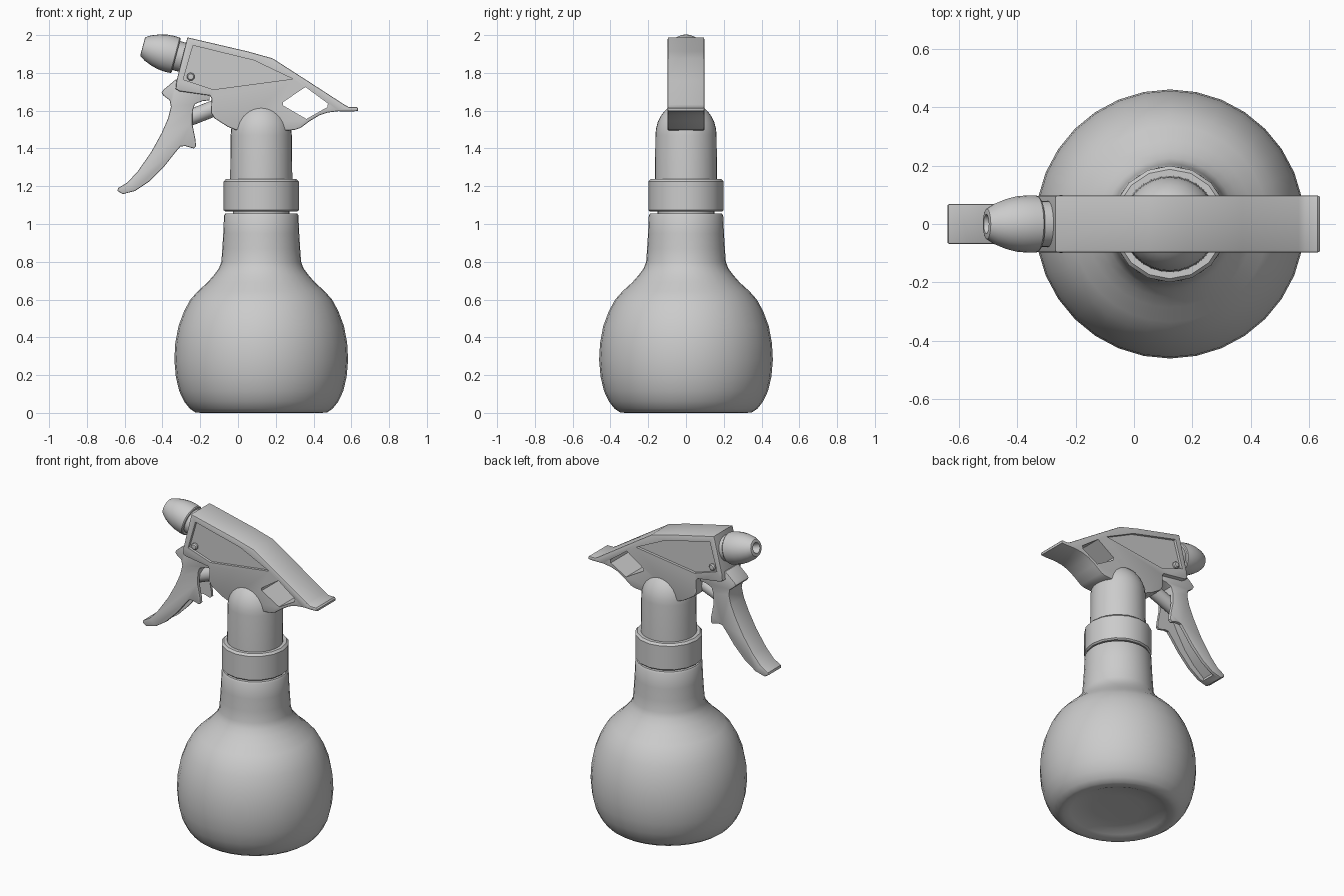
import bpy, bmesh, math
from mathutils import Vector, Matrix

if "Cube" in bpy.data.objects:
    bpy.data.objects.remove(bpy.data.objects["Cube"])

AXIS_X = 0.123  # bottle axis


def finish(name, bm, angle=35):
    bmesh.ops.remove_doubles(bm, verts=bm.verts, dist=1e-5)
    bmesh.ops.recalc_face_normals(bm, faces=bm.faces)
    me = bpy.data.meshes.new(name)
    bm.to_mesh(me)
    bm.free()
    ob = bpy.data.objects.new(name, me)
    bpy.context.collection.objects.link(ob)
    activate(ob)
    bpy.ops.object.shade_smooth_by_angle(angle=math.radians(angle))
    return ob


def activate(ob):
    bpy.ops.object.select_all(action='DESELECT')
    ob.select_set(True)
    bpy.context.view_layer.objects.active = ob


def lathe(name, profile, sides, matrix, angle=35):
    """Spin (radius, height) points around local z."""
    bm = bmesh.new()
    vs = [bm.verts.new((r, 0, h)) for r, h in profile]
    es = [bm.edges.new(p) for p in zip(vs, vs[1:])]
    bmesh.ops.spin(bm, geom=vs + es, cent=(0, 0, 0), axis=(0, 0, 1),
                   angle=2 * math.pi, steps=sides)
    bm.transform(matrix)
    return finish(name, bm, angle)


def prism(name, outline, y0, y1, bevel=0.0):
    """Extrude an (x, z) outline from y0 to y1, rounding the two rims."""
    bm = bmesh.new()
    face = bm.faces.new([bm.verts.new((x, y0, z)) for x, z in outline])
    ext = bmesh.ops.extrude_face_region(bm, geom=[face])['geom']
    bmesh.ops.translate(bm, vec=(0, y1 - y0, 0),
                        verts=[g for g in ext if isinstance(g, bmesh.types.BMVert)])
    if bevel:
        rims = [e for e in bm.edges if abs(e.verts[0].co.y - e.verts[1].co.y) < 1e-6]
        bmesh.ops.bevel(bm, geom=rims, offset=bevel, segments=2, profile=0.5,
                        affect='EDGES')
    return finish(name, bm)


def cut(ob, *cutters):
    for c in cutters:
        c.hide_render = True
        mod = ob.modifiers.new("cut", 'BOOLEAN')
        mod.object, mod.operation, mod.solver = c, 'DIFFERENCE', 'EXACT'
        activate(ob)
        bpy.ops.object.modifier_apply(modifier=mod.name)
        bpy.data.objects.remove(c)
    activate(ob)
    bpy.ops.object.shade_smooth_by_angle(angle=math.radians(35))


def along(a, b):
    """Matrix placing local z along a -> b, starting at a."""
    a, b = Vector(a), Vector(b)
    return Matrix.Translation(a) @ (b - a).to_track_quat('Z', 'Y').to_matrix().to_4x4()


upright = Matrix.Translation((AXIS_X, 0, 0))

# Bottle with dished base
lathe("bottle", [(0, .035), (.15, .033), (.24, .03), (.28, .012), (.32, 0), (.35, .003),
                 (.378, .022), (.408, .06), (.434, .115), (.452, .19), (.46, .28),
                 (.455, .37), (.438, .46), (.408, .54), (.375, .60), (.335, .645),
                 (.285, .69), (.25, .73), (.224, .765), (.211, .80), (.206, .87),
                 (.201, .95), (.197, 1.045), (.19, 1.056), (.15, 1.056), (.15, 1.15),
                 (0, 1.15)], 32, upright, 50)

# Screw collar
lathe("collar", [(0, 1.065), (.19, 1.065), (.199, 1.073), (.199, 1.225), (.187, 1.238),
                 (.15, 1.238)], 16, upright)

# Domed stem
dome = [(.162 * math.cos(a), 1.47 + .18 * math.sin(a))
        for a in [i * math.pi / 16 for i in range(9)]]
dome[-1] = (0, 1.65)
lathe("stem", [(0, 1.2), (.165, 1.2)] + dome, 32, upright)

# Sprayer head shell
head = prism("sprayer_head", [
    (-.268, 1.988), (.05, 1.914), (.183, 1.877), (.37, 1.757), (.563, 1.632), (.585, 1.62),
    (.628, 1.62), (.636, 1.612), (.634, 1.598), (.60, 1.596), (.53, 1.597), (.475, 1.59),
    (.43, 1.575), (.38, 1.545), (.33, 1.508), (.30, 1.498), (.26, 1.495), (-.01, 1.497),
    (-.055, 1.515), (-.125, 1.56), (-.143, 1.59), (-.14, 1.665), (-.15, 1.68),
    (-.20, 1.687), (-.31, 1.703), (-.33, 1.715), (-.325, 1.76)], -.097, .097, .007)
window = prism("window_cutter", [(.357, 1.725), (.476, 1.638), (.472, 1.618), (.362, 1.556),
                                 (.238, 1.628), (.238, 1.645)], -.2, .2)
panel = [(-.238, 1.945), (.085, 1.866), (.29, 1.768), (-.13, 1.712), (-.29, 1.765)]
cut(head, window, prism("panel_cutter", panel, -.2, -.08),
    prism("panel_cutter", panel, .08, .2))

# Pivot pins on both sides
for side, label in ((-1, "front"), (1, "back")):
    lathe("pivot_pin_" + label, [(.021, 0), (.021, .03), (.015, .037), (0, .039)], 16,
          along((-.25, side * .06, 1.78), (-.25, side, 1.78)))

# Nozzle with bored tip, on a short neck
tilt = along((-.25, 0, 1.871), (-.504, 0, 1.939))
lathe("nozzle_neck", [(0, -.04), (.079, -.04), (.079, .10), (0, .10)], 24, tilt)
lathe("nozzle", [(0, .08), (.092, .08), (.097, .086), (.098, .115), (.095, .155),
                 (.085, .195), (.069, .235), (.052, .262), (.046, .264), (.033, .264),
                 (.030, .26), (.026, .22), (0, .22)], 24, tilt)

# Trigger, hollow along its back
trigger = prism("trigger", [
    (-.33, 1.765), (-.395, 1.71), (-.405, 1.695), (-.395, 1.68), (-.362, 1.655),
    (-.355, 1.62), (-.37, 1.56), (-.405, 1.48), (-.46, 1.38), (-.53, 1.28), (-.585, 1.22),
    (-.635, 1.19), (-.638, 1.175), (-.61, 1.158), (-.545, 1.175), (-.47, 1.225),
    (-.39, 1.305), (-.335, 1.375), (-.305, 1.41), (-.28, 1.413), (-.235, 1.40),
    (-.222, 1.412), (-.226, 1.45), (-.242, 1.53), (-.24, 1.60), (-.228, 1.635),
    (-.19, 1.65), (-.15, 1.655), (-.15, 1.70), (-.25, 1.76)], -.068, .068, .006)
channel = prism("channel_cutter", [
    (-.30, 1.60), (-.325, 1.52), (-.37, 1.43), (-.43, 1.33), (-.50, 1.25), (-.575, 1.19),
    (-.55, 1.12), (-.40, 1.20), (-.20, 1.36), (-.15, 1.58)], -.048, .048)
cut(trigger, channel)

# Piston rod between trigger and head
lathe("piston_rod", [(0, 0), (.043, 0), (.043, .25), (0, .25)], 20,
      along((-.30, 0, 1.545), (-.12, 0, 1.615)))
